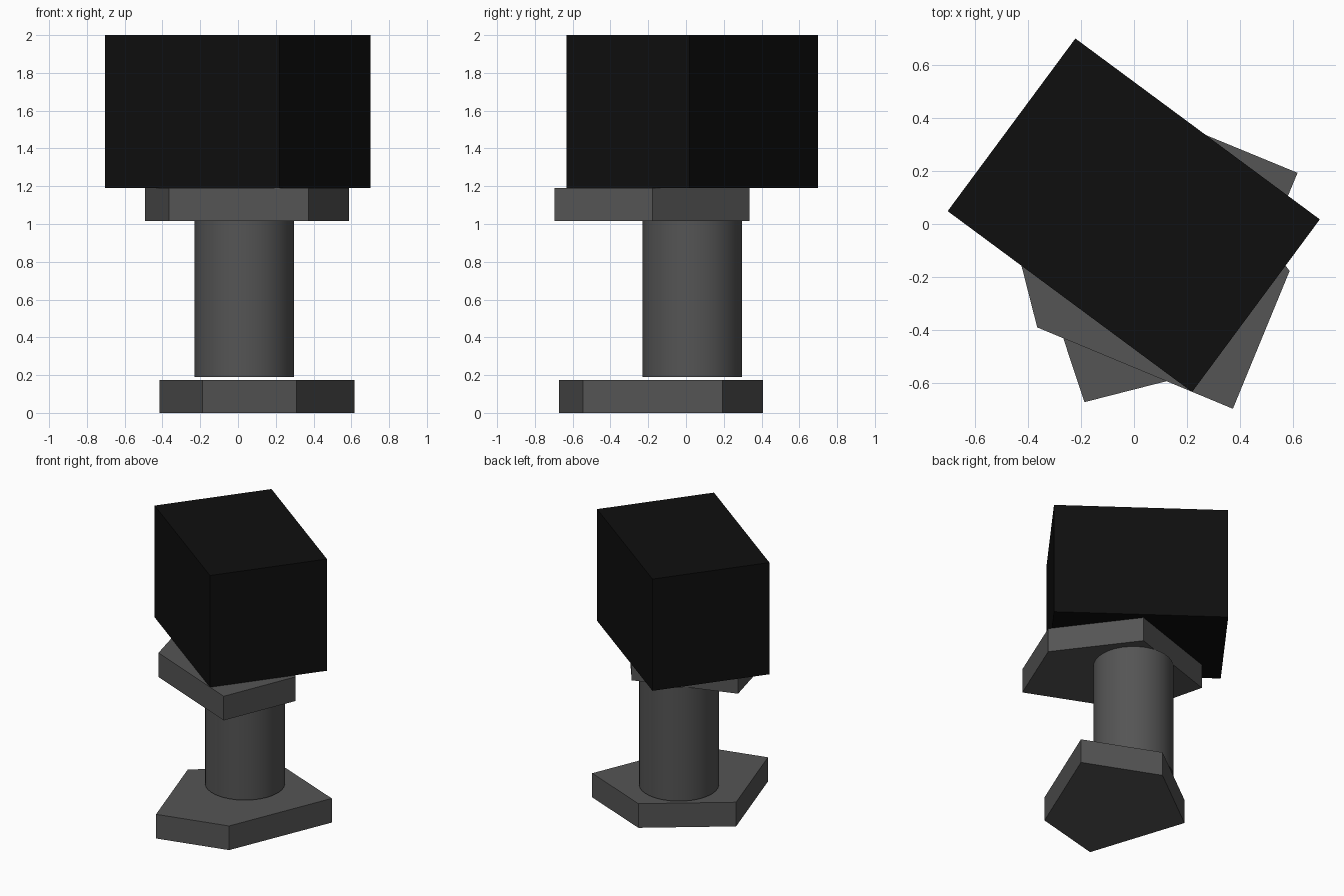
import bpy, bmesh, math
from mathutils import Matrix, Vector

if "Cube" in bpy.data.objects:
    bpy.data.objects.remove(bpy.data.objects["Cube"])


def material(name, value):
    m = bpy.data.materials.new(name)
    m.diffuse_color = (value, value, value, 1)
    m.use_nodes = True
    m.node_tree.nodes["Principled BSDF"].inputs["Base Color"].default_value = m.diffuse_color
    return m


grey = material("dark grey", 0.09)
black = material("black", 0.0045)


def prism(name, outline, z0, z1, mat):
    """Extrude a flat outline (counter-clockwise) from z0 up to z1."""
    bm = bmesh.new()
    face = bm.faces.new([bm.verts.new((x, y, z0)) for x, y in outline])
    top = bmesh.ops.extrude_face_region(bm, geom=[face])
    verts = [g for g in top["geom"] if isinstance(g, bmesh.types.BMVert)]
    bmesh.ops.translate(bm, verts=verts, vec=(0, 0, z1 - z0))
    bmesh.ops.recalc_face_normals(bm, faces=bm.faces)
    mesh = bpy.data.meshes.new(name)
    bm.to_mesh(mesh)
    bm.free()
    mesh.materials.append(mat)
    obj = bpy.data.objects.new(name, mesh)
    bpy.context.collection.objects.link(obj)
    return obj


# Irregular five-sided plate, used twice
plate = [(-0.365, -0.39), (0.373, -0.697), (0.587, -0.177), (0.20, 0.336), (-0.492, 0.107)]
prism("upper_plate", plate, 1.015, 1.19, grey)

# The base is the same plate turned a quarter turn and shifted
turn = Matrix.Rotation(math.pi / 2, 2)
base = [turn @ Vector(p) + Vector((-0.08, -0.18)) for p in plate]
prism("base_plate", base, 0.0, 0.175, grey)

# Round column, floating slightly above the base
bpy.ops.mesh.primitive_cylinder_add(vertices=32, radius=0.2635, depth=0.825,
                                    location=(0.033, 0.033, 0.6025))
column = bpy.context.object
column.name = "column"
column.data.materials.append(grey)
bpy.ops.object.shade_smooth_by_angle(angle=math.radians(30))

# Large turned block on top
bpy.ops.mesh.primitive_cube_add(size=1, location=(-0.001, 0.033, 1.595),
                                rotation=(0, 0, math.radians(-36.5)))
block = bpy.context.object
block.name = "top_block"
block.scale = (1.147, 0.81, 0.81)
block.data.materials.append(black)
